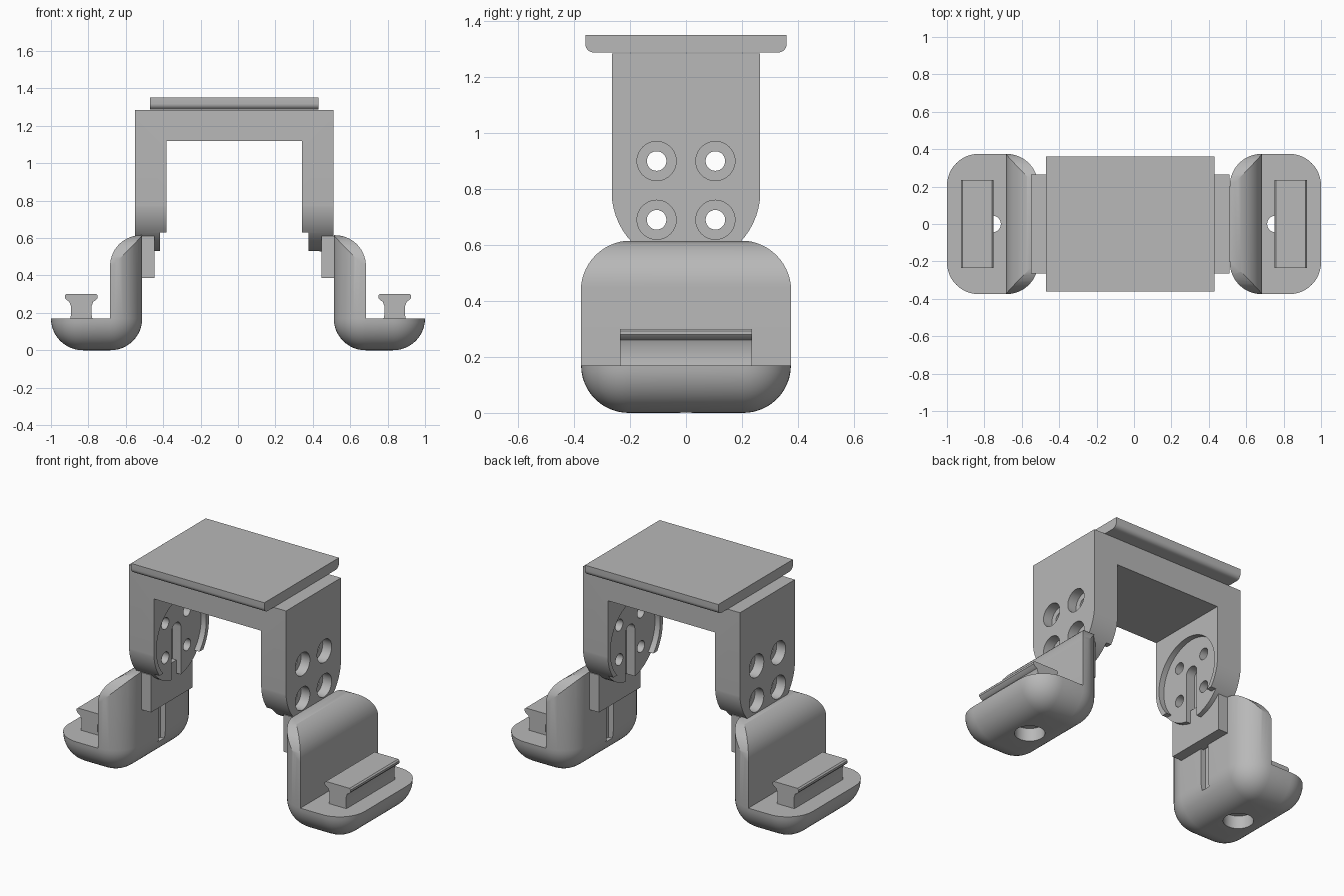
import bpy, bmesh, math
from mathutils import Vector

cube = bpy.data.objects.get("Cube")
if cube:
    bpy.data.objects.remove(cube, do_unlink=True)

grey = bpy.data.materials.new("plain grey")
grey.use_nodes = True
colour = (0.48, 0.48, 0.48, 1)
grey.diffuse_color = colour
grey.node_tree.nodes["Principled BSDF"].inputs["Base Color"].default_value = colour


def rounded(corners, steps=14):
    """Outline from corners (u, v, radius), with the radius corners turned into arcs."""
    out = []
    for i, (u, v, r) in enumerate(corners):
        p = Vector((u, v))
        if not r:
            out.append(p)
            continue
        a = (Vector(corners[i - 1][:2]) - p).normalized()
        b = (Vector(corners[(i + 1) % len(corners)][:2]) - p).normalized()
        centre = p + (a + b) * r
        for k in range(steps + 1):
            t = k / steps * math.pi / 2
            out.append(centre - b * r * math.cos(t) - a * r * math.sin(t))
    return out


def circle(u, v, r, n=40):
    return [Vector((u + r * math.cos(2 * math.pi * k / n),
                    v + r * math.sin(2 * math.pi * k / n))) for k in range(n)]


def rect(u0, u1, v0, v1):
    return [Vector(p) for p in ((u0, v0), (u1, v0), (u1, v1), (u0, v1))]


def to_object(bm, name):
    bmesh.ops.recalc_face_normals(bm, faces=bm.faces)
    mesh = bpy.data.meshes.new(name)
    bm.to_mesh(mesh)
    bm.free()
    mesh.materials.append(grey)
    obj = bpy.data.objects.new(name, mesh)
    bpy.context.collection.objects.link(obj)
    return obj


def prism(name, outline, axis, a, b):
    """Extrude a flat outline along an axis from a to b."""
    place = {"x": lambda p, t: (t, p[0], p[1]),
             "y": lambda p, t: (p[0], t, p[1]),
             "z": lambda p, t: (p[0], p[1], t)}[axis]
    bm = bmesh.new()
    face = bm.faces.new([bm.verts.new(place(p, a)) for p in outline])
    moved = bmesh.ops.extrude_face_region(bm, geom=[face])["geom"]
    bmesh.ops.translate(bm, verts=[v for v in moved if isinstance(v, bmesh.types.BMVert)],
                        vec=place((0, 0), b - a))
    return to_object(bm, name)


def carve(obj, outline, axis, a, b, operation="DIFFERENCE"):
    """Apply a boolean with a prism, then drop the cutter."""
    cutter = prism("cutter", outline, axis, a, b)
    cutter.hide_render = True
    mod = obj.modifiers.new("cut", "BOOLEAN")
    mod.operation, mod.object, mod.solver = operation, cutter, "EXACT"
    graph = bpy.context.evaluated_depsgraph_get()
    mesh = bpy.data.meshes.new_from_object(obj.evaluated_get(graph))
    obj.modifiers.clear()
    obj.data = mesh
    bpy.data.objects.remove(cutter, do_unlink=True)


def smooth(obj):
    bpy.ops.object.select_all(action="DESELECT")
    obj.select_set(True)
    bpy.context.view_layer.objects.active = obj
    bpy.ops.object.shade_smooth_by_angle(angle=math.radians(25))


OFFSET = -0.02   # the bracket sits slightly off centre
PIVOT = 0.795    # height of the leg joint

# Bracket: arch with round leg ends
arch = [(-.53, .4), (-.3625, .4), (-.3625, 1.12), (.3625, 1.12),
        (.3625, .4), (.53, .4), (.53, 1.285), (-.53, 1.285)]
bracket = prism("bracket", arch, "y", -.265, .265)
leg_end = rounded([(-.266, .527, .265), (.266, .527, .265), (.266, 1.4, 0), (-.266, 1.4, 0)])
carve(bracket, leg_end, "x", -.7, .7, "INTERSECT")

# Round recess in each inner face, open at the bottom, with a key slot
carve(bracket, circle(0, PIVOT, .24, 56), "x", -.3975, .3975)
carve(bracket, rect(-.3, .3, .42, .63), "x", -.3975, .3975)
carve(bracket, rounded([(-.045, .4, 0), (.045, .4, 0), (.045, .865, .044), (-.045, .865, .044)]),
      "x", -.455, .455)

# Bolt holes with counterbores on the outer faces
for y in (-.105, .105):
    for dz in (-.105, .105):
        carve(bracket, circle(y, PIVOT + dz, .035, 28), "x", -.7, .7)
        for a, b in ((-.7, -.47), (.47, .7)):
            carve(bracket, circle(y, PIVOT + dz, .07), "x", a, b)
bracket.location.x = OFFSET
smooth(bracket)

# Top plate with rounded lower edges at front and back
plate = prism("top_plate", rounded([(-.36, 1.288, .03), (.36, 1.288, .03),
                                    (.36, 1.35, 0), (-.36, 1.35, 0)], 6), "x", -.45, .45)
plate.location.x = OFFSET
smooth(plate)


def rounded_block(name):
    """Tall block whose edges are all rounded except round the top."""
    bm = bmesh.new()
    bmesh.ops.create_cube(bm, size=1)
    for v in bm.verts:
        v.co = ((.512 + 1) / 2 + v.co.x * .488, v.co.y * .75, v.co.z + .5)
    edges = [e for e in bm.edges if min(v.co.z for v in e.verts) < .5]
    bmesh.ops.bevel(bm, geom=edges, offset=.17, offset_type="OFFSET",
                    segments=12, profile=.5, affect="EDGES")
    return to_object(bm, name)


# Foot: block cut to an upright and a tread, with rounded upper corners
foot = rounded_block("left_foot")
step = rounded([(.4, -.1, 0), (1.1, -.1, 0), (1.1, .17, 0), (.684, .17, 0),
                (.684, .615, .165), (.4, .615, 0)])
carve(foot, step, "y", -.6, .6, "INTERSECT")
shoulders = rounded([(-.376, -.1, 0), (.376, -.1, 0), (.376, .616, .18), (-.376, .616, .18)])
carve(foot, shoulders, "x", .3, 1.2, "INTERSECT")

# Screw hole under the tread and groove down the inner face
carve(foot, circle(.757, 0, .045), "z", -.1, .4)
carve(foot, circle(.757, 0, .085), "z", -.1, .08)
carve(foot, rect(-.03, .03, .12, .5), "x", .4, .545)

# Joint block on the inner face of the foot
joint = prism("left_joint_block", rect(-.2, .2, .385, .612), "x", .447, .53)

# Rail with a flared cap on the tread
half = [(.06, .165), (.055, .19), (.055, .235), (.064, .26), (.078, .268),
        (.088, .28), (.088, .292), (.08, .3)]
section = [(.838 + u, v) for u, v in half] + [(.838 - u, v) for u, v in reversed(half)]
rail = prism("left_rail", section, "y", -.235, .235)

# Opposite side is the same set turned half way round
for part in (foot, joint, rail):
    smooth(part)
    twin = part.copy()
    twin.name = part.name.replace("left", "right")
    twin.rotation_euler.z = math.pi
    bpy.context.collection.objects.link(twin)
